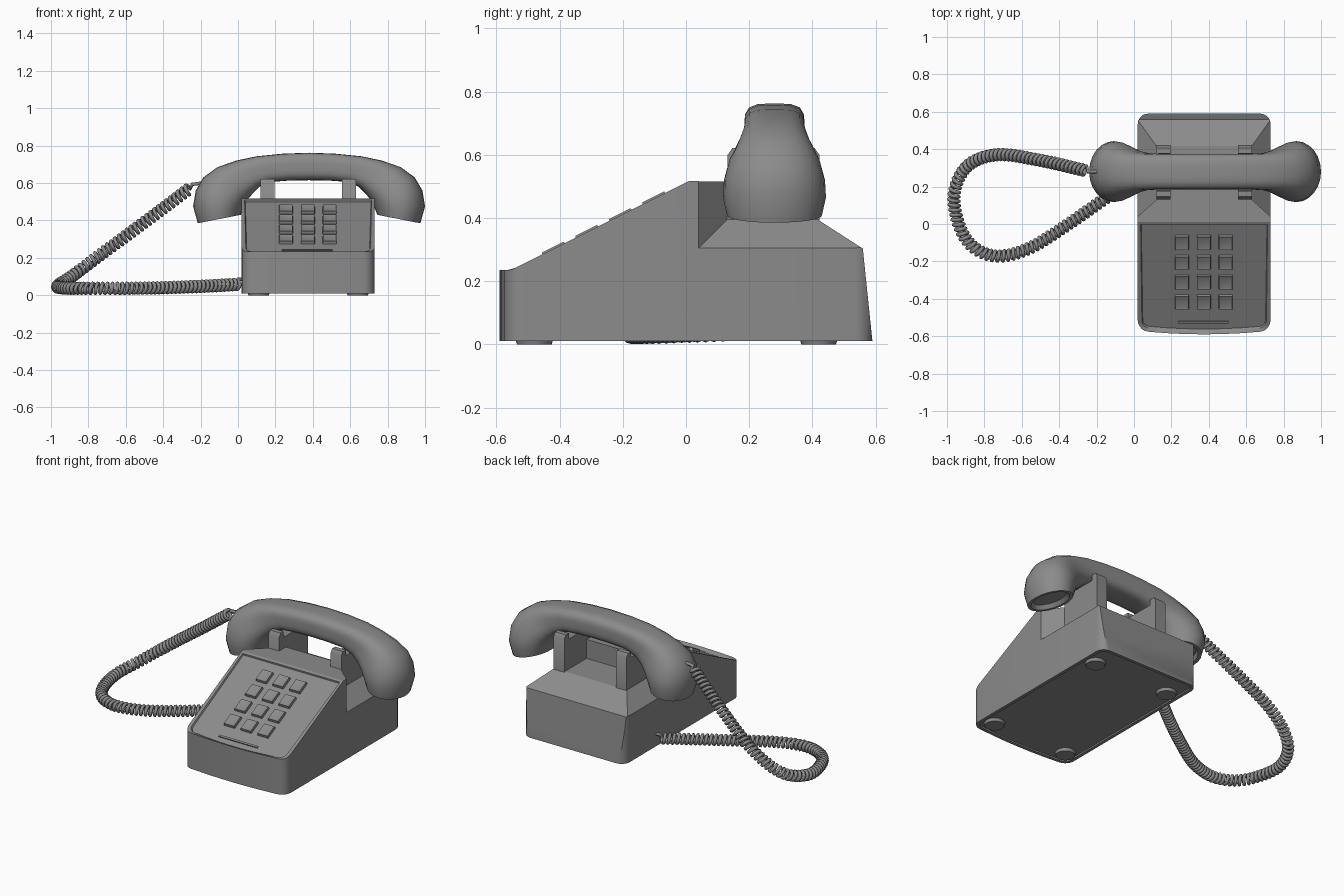
import bpy, bmesh
from math import sin, cos, pi, atan
from mathutils import Vector

if "Cube" in bpy.data.objects:
    bpy.data.objects.remove(bpy.data.objects["Cube"])

grey = bpy.data.materials.new("mid grey")
grey.use_nodes = True
grey.diffuse_color = (0.26, 0.26, 0.26, 1)
grey.node_tree.nodes["Principled BSDF"].inputs["Base Color"].default_value = (0.26, 0.26, 0.26, 1)

CX, HALF = 0.375, 0.355        # body centre and half width
SLOPE = 0.5                    # rise of the keypad face
KEY_Y, KEY_Z = 0.01, 0.517     # top edge of the keypad face


def finish(name, bm, angle=35):
    bmesh.ops.recalc_face_normals(bm, faces=bm.faces)
    mesh = bpy.data.meshes.new(name)
    bm.to_mesh(mesh)
    bm.free()
    ob = bpy.data.objects.new(name, mesh)
    bpy.context.collection.objects.link(ob)
    mesh.materials.append(grey)
    bpy.ops.object.select_all(action='DESELECT')
    ob.select_set(True)
    bpy.context.view_layer.objects.active = ob
    bpy.ops.object.shade_smooth_by_angle(angle=angle * pi / 180)
    return ob


def prism(points, direction):
    """Extrude a closed 3D outline along a direction."""
    bm = bmesh.new()
    face = bm.faces.new([bm.verts.new(p) for p in points])
    new = bmesh.ops.extrude_face_region(bm, geom=[face])["geom"]
    bmesh.ops.translate(bm, vec=direction, verts=[v for v in new if isinstance(v, bmesh.types.BMVert)])
    bmesh.ops.recalc_face_normals(bm, faces=bm.faces)
    return bm


def cut(bm, point, normal):
    """Slice off everything on the normal's side and close the cut."""
    res = bmesh.ops.bisect_plane(bm, geom=bm.verts[:] + bm.edges[:] + bm.faces[:],
                                 plane_co=point, plane_no=normal, clear_outer=True)
    edges = [e for e in res["geom_cut"] if isinstance(e, bmesh.types.BMEdge) and e.is_boundary]
    bmesh.ops.edgeloop_fill(bm, edges=edges)
    bmesh.ops.recalc_face_normals(bm, faces=bm.faces)


def body_outline(z, r=0.055):
    """Rounded plan of the body with a gently bowed front."""
    pts = []
    for i, (sx, y) in enumerate([(1, 0.59), (-1, 0.59), (-1, -0.57), (1, -0.57)]):
        if i == 3:
            pts += [(CX + t * 0.1, -0.57) for t in (-2, -1, 0, 1, 2)]
        for k in range(6):
            a = (i + k / 5) * pi / 2
            pts.append((CX + sx * (HALF - r) + r * cos(a), y - r * (1 if y > 0 else -1) + r * sin(a)))
    return [(x, y - (0.02 * (1 - ((x - CX) / HALF) ** 2) if y < -0.5 else 0), z) for x, y in pts]


# Base with a recessed underside
bm = prism(body_outline(0.01), (0, 0, 0.011))
bottom = min(bm.faces, key=lambda f: f.normal.z)
bmesh.ops.inset_individual(bm, faces=[bottom], thickness=0.02)
bmesh.ops.inset_individual(bm, faces=[bottom], thickness=0.002, depth=-0.008)
cut(bm, (0, 0.59, 0.01), (0, 0.29, 0.03))
finish("base", bm)

# Front wedge with a recessed keypad panel
bm = prism(body_outline(0.02), (0, 0, KEY_Z - 0.02))
cut(bm, (0, 0.04, 0), (0, 1, 0))
cut(bm, (0, KEY_Y, KEY_Z), (0, -SLOPE, 1))
tilt = Vector((0, -SLOPE, 1)).normalized()
panel = max(bm.faces, key=lambda f: f.normal.dot(tilt) * f.calc_area())
rim = list(panel.verts)
bmesh.ops.inset_individual(bm, faces=[panel], thickness=0.022)
bmesh.ops.inset_individual(bm, faces=[panel], thickness=0.005, depth=-0.01)
for v in rim:
    if v.co.y < -0.55:
        v.co.z = 0.235
finish("front_housing", bm, 25)

# Rear housing, sloping up on three sides
bm = prism(body_outline(0.02), (0, 0, 0.375))
cut(bm, (0, 0.04, 0), (0, -1, 0))
cut(bm, (0, 0.59, 0.01), (0, 0.29, 0.03))
cut(bm, (0, 0.56, 0.303), (0, 0.09, 0.14))
for s in (-1, 1):
    cut(bm, (CX + s * HALF, 0, 0.305), (s * 0.09, 0, 0.1))
finish("rear_housing", bm, 25)

# Middle block that tapers between the cradle posts
half_plan = [(HALF, 0.04), (0.255, 0.13), (0.255, 0.2)]
plan = [(CX + x, y, 0.3) for x, y in half_plan] + [(CX - x, y, 0.3) for x, y in reversed(half_plan)]
finish("cradle_block", prism(plan, (0, 0, 0.215)), 25)

# Cradle posts
post = [(-0.145, 0.36), (-0.145, 0.6), (-0.13, 0.622), (-0.1, 0.622), (-0.098, 0.585)]
profile = post + [(-y, z) for y, z in reversed(post)]
for name, x in (("right_cradle", 0.12), ("left_cradle", 0.555)):
    finish(name, prism([(x, 0.277 + y, z) for y, z in profile], (0.075, 0, 0)), 45)

# Keys, with softly dished tops
for row in range(4):
    for col in range(3):
        bm = bmesh.new()
        bmesh.ops.create_cube(bm, size=1)
        bmesh.ops.scale(bm, vec=(0.078, 0.086, 0.026), verts=bm.verts)
        top = max(bm.faces, key=lambda f: f.calc_center_median().z)
        for v in top.verts:
            v.co.x *= 0.9
            v.co.y *= 0.9
        bmesh.ops.inset_individual(bm, faces=[top], thickness=0.012, depth=-0.003)
        ob = finish(f"key_{row + 1}_{col + 1}", bm, 25)
        y = -0.098 - row * 0.106
        ob.location = (0.256 + col * 0.117, y, KEY_Z + (y - KEY_Y) * SLOPE - 0.008)
        ob.rotation_euler.x = atan(SLOPE)

# Thin label strip below the keys
bm = bmesh.new()
bmesh.ops.create_cube(bm, size=1)
bmesh.ops.scale(bm, vec=(0.27, 0.012, 0.009), verts=bm.verts)
ob = finish("label_strip", bm)
ob.location = (0.37, -0.525, KEY_Z + (-0.525 - KEY_Y) * SLOPE - 0.008)
ob.rotation_euler.x = atan(SLOPE)

# Feet
for side, x in (("right", 0.11), ("left", 0.64)):
    for end, y in (("front", -0.48), ("back", 0.42)):
        bm = bmesh.new()
        bmesh.ops.create_cone(bm, cap_ends=True, segments=24, radius1=0.055, radius2=0.062, depth=0.025)
        ob = finish(f"{end}_{side}_foot", bm)
        ob.location = (x, y, 0.0125)

# Handset: sections as outer point, inner point, half width, squareness
HX, HY = 0.38, 0.28
sections = [
    ((-0.215, 0.385), (0.015, 0.43), 0.15, 2),
    ((-0.24, 0.475), (0.025, 0.455), 0.163, 2),
    ((-0.226, 0.56), (0.035, 0.48), 0.16, 2.1),
    ((-0.185, 0.63), (0.05, 0.51), 0.145, 2.3),
    ((-0.11, 0.685), (0.08, 0.545), 0.117, 2.7),
    ((-0.01, 0.72), (0.115, 0.58), 0.099, 3.5),
    ((0.1, 0.743), (0.175, 0.606), 0.095, 4),
    ((0.24, 0.757), (0.27, 0.613), 0.095, 4),
    ((HX, 0.762), (HX, 0.615), 0.095, 4),
]
flip = [((2 * HX - o[0], o[1]), (2 * HX - i[0], i[1]), w, e) for o, i, w, e in sections[-2::-1]]
bm = bmesh.new()
rings = []
SIDES = 24
for outer, inner, width, power in sections + flip:
    o, i = Vector((outer[0], HY, outer[1])), Vector((inner[0], HY, inner[1]))
    ring = []
    for k in range(SIDES):
        c, s = cos(2 * pi * k / SIDES), sin(2 * pi * k / SIDES)
        r = (abs(c) ** power + abs(s) ** power) ** (-1 / power)
        ring.append(bm.verts.new((o + i) / 2 + (o - i) / 2 * c * r + Vector((0, width * s * r, 0))))
    rings.append(ring)
for a, b in zip(rings, rings[1:]):
    for k in range(SIDES):
        n = (k + 1) % SIDES
        bm.faces.new((a[k], a[n], b[n], b[k]))
caps = [bm.faces.new(rings[0]), bm.faces.new(rings[-1])]
bmesh.ops.recalc_face_normals(bm, faces=bm.faces)
bmesh.ops.inset_individual(bm, faces=caps, thickness=0.02)
bmesh.ops.inset_individual(bm, faces=caps, thickness=0.015, depth=-0.025)
finish("handset", bm, 40)

# Coiled cord: a helix wound around a smooth path
path = [Vector(p) for p in [
    (-0.26, 0.285, 0.57), (-0.5, 0.34, 0.39), (-0.73, 0.37, 0.22), (-0.89, 0.31, 0.1),
    (-0.962, 0.16, 0.05), (-0.93, -0.02, 0.04), (-0.85, -0.13, 0.037), (-0.72, -0.172, 0.037),
    (-0.55, -0.125, 0.038), (-0.35, 0.0, 0.042), (-0.15, 0.14, 0.05), (-0.005, 0.25, 0.058)]]
ends = [2 * path[0] - path[1]] + path + [2 * path[-1] - path[-2]]
fine = []
for p0, p1, p2, p3 in zip(ends, ends[1:], ends[2:], ends[3:]):
    for k in range(40):
        t = k / 40
        fine.append(0.5 * (2 * p1 + (p2 - p0) * t + (2 * p0 - 5 * p1 + 4 * p2 - p3) * t * t
                           + (3 * p1 - p0 - 3 * p2 + p3) * t ** 3))
fine.append(path[-1])
length = [0.0]
for a, b in zip(fine, fine[1:]):
    length.append(length[-1] + (b - a).length)
TURNS, STEPS = int(length[-1] / 0.0265), 12
wire, seg = [Vector((-0.19, HY, 0.6)), Vector((-0.245, HY, 0.593))], 0
for n in range(TURNS * STEPS + 1):
    d = length[-1] * n / (TURNS * STEPS)
    while seg < len(fine) - 2 and length[seg + 1] < d:
        seg += 1
    run = fine[seg + 1] - fine[seg]
    tangent = run.normalized()
    side = tangent.cross(Vector((0, 0, 1))).normalized()
    up = side.cross(tangent)
    a = 2 * pi * n / STEPS
    centre = fine[seg] + run * ((d - length[seg]) / run.length)
    wire.append(centre + (side * cos(a) + up * sin(a)) * 0.026)
wire += [Vector((0.0, 0.26, 0.085)), Vector((0.04, 0.265, 0.085))]
curve = bpy.data.curves.new("coiled_cord", 'CURVE')
curve.dimensions = '3D'
curve.bevel_depth = 0.0105
curve.bevel_resolution = 1
curve.use_fill_caps = True
spline = curve.splines.new('POLY')
spline.points.add(len(wire) - 1)
for point, co in zip(spline.points, wire):
    point.co = (*co, 1)
curve.materials.append(grey)
bpy.context.collection.objects.link(bpy.data.objects.new("coiled_cord", curve))
